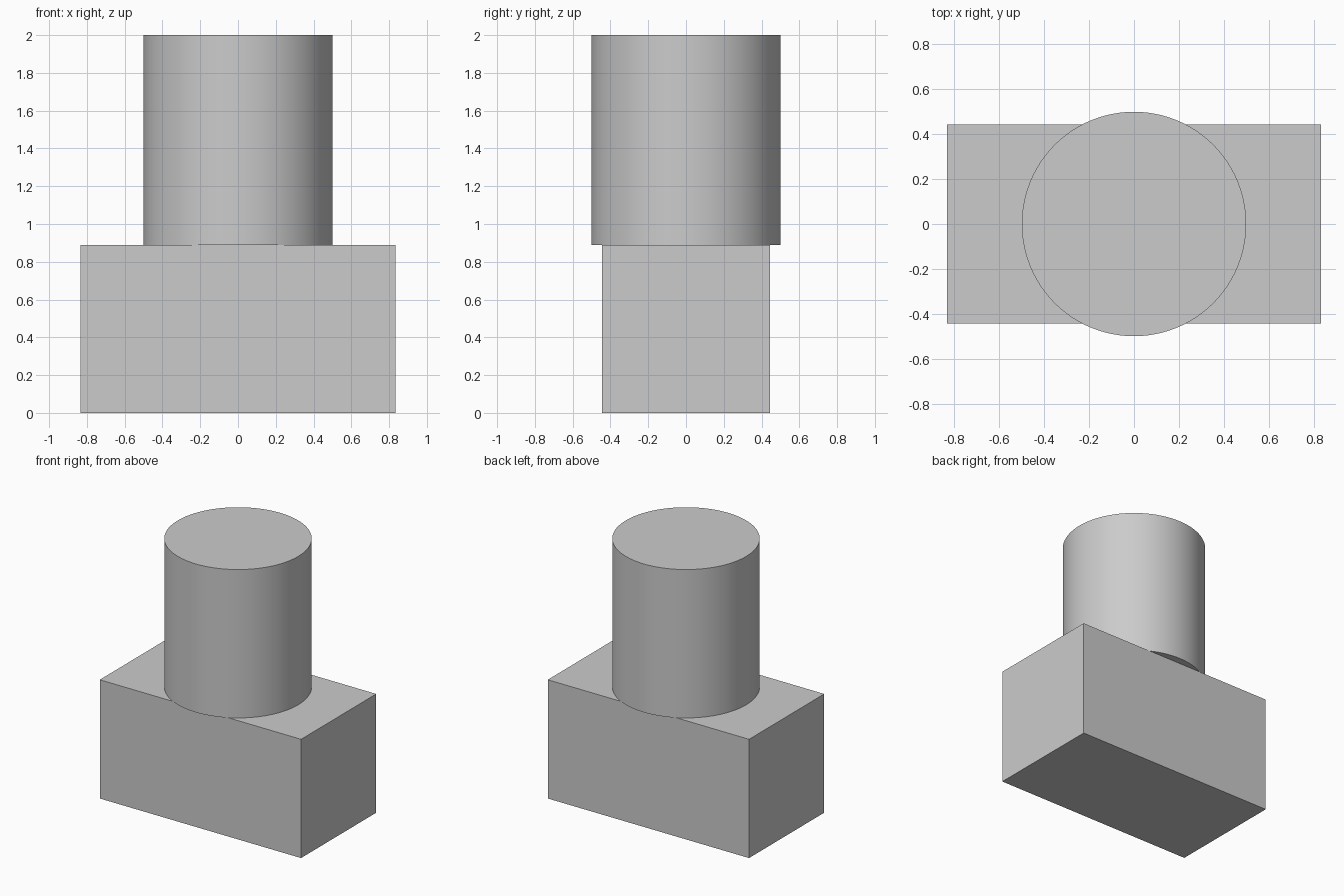
import bpy

old = bpy.data.objects.get("Cube")
if old:
    bpy.data.objects.remove(old, do_unlink=True)

BASE_SIZE = (1.667, 0.889, 0.889)
RADIUS, TOP = 0.5, 2.0

# Single plain grey for the whole model
grey = bpy.data.materials.new("plain_grey")
grey.use_nodes = True
colour = (0.6, 0.6, 0.6, 1.0)
grey.diffuse_color = colour
grey.node_tree.nodes["Principled BSDF"].inputs["Base Color"].default_value = colour


def finish(name):
    obj = bpy.context.object
    obj.name = obj.data.name = name
    obj.data.materials.append(grey)
    return obj


# Rectangular base block
bpy.ops.mesh.primitive_cube_add(size=1, location=(0, 0, BASE_SIZE[2] / 2))
bpy.context.object.scale = BASE_SIZE
bpy.ops.object.transform_apply(location=False, rotation=False, scale=True)
finish("base_block")

# Round column on top, slightly overhanging the front and back of the block
height = TOP - BASE_SIZE[2]
bpy.ops.mesh.primitive_cylinder_add(
    vertices=96, radius=RADIUS, depth=height,
    location=(0, 0, BASE_SIZE[2] + height / 2))
finish("round_column")
bpy.ops.object.shade_smooth_by_angle()
